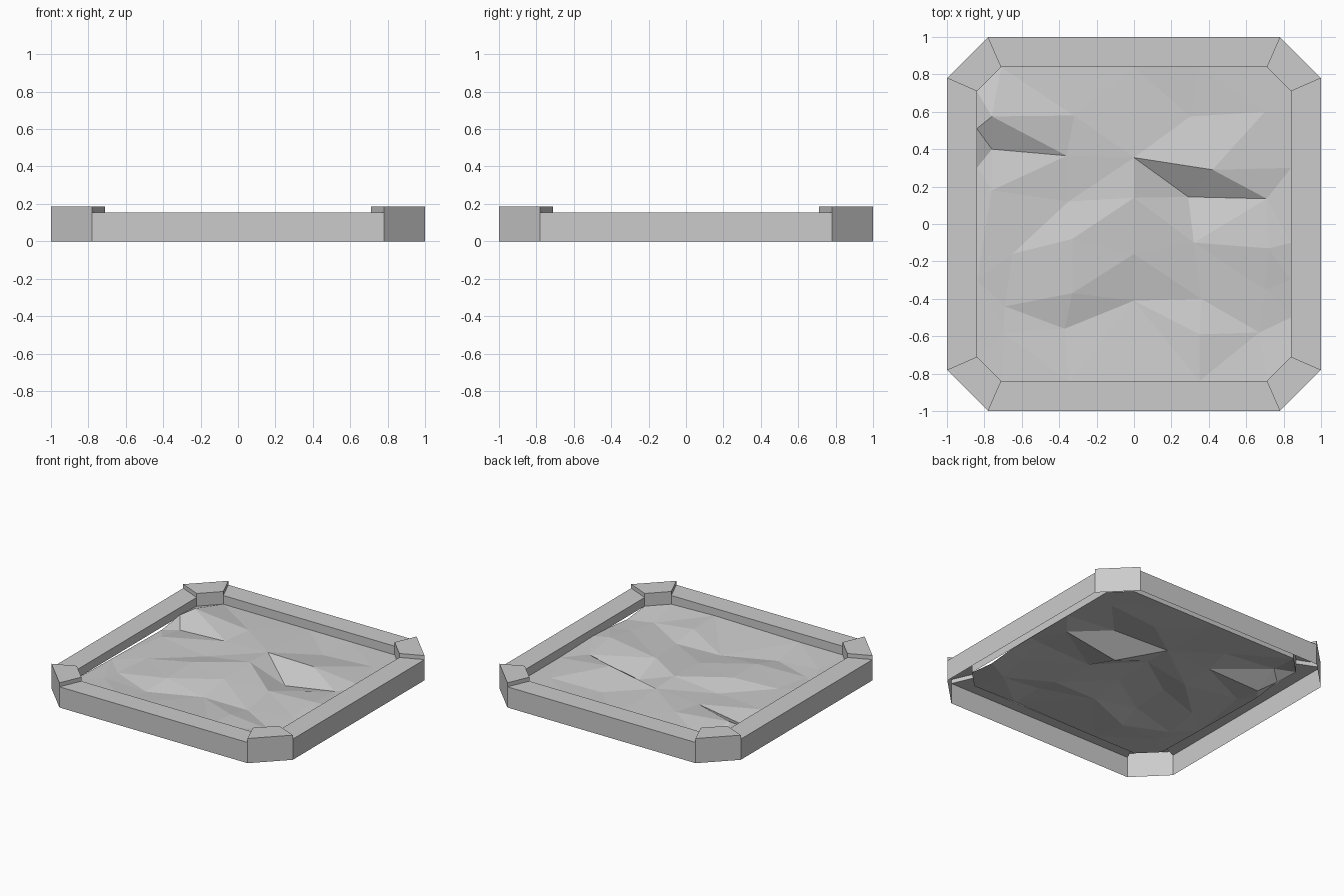
import bpy
from mathutils import Vector
from mathutils.geometry import delaunay_2d_cdt

if "Cube" in bpy.data.objects:
    bpy.data.objects.remove(bpy.data.objects["Cube"])

SIDE_H, CORNER_H, FLOOR = 0.155, 0.185, 0.09


def octagon(r, c):
    return [(r, -c), (r, c), (c, r), (-c, r), (-r, c), (-r, -c), (-c, -r), (c, -r)]


OUTER, INNER = octagon(1.0, 0.78), octagon(0.84, 0.71)


def add_mesh(name, verts, faces):
    mesh = bpy.data.meshes.new(name)
    mesh.from_pydata(verts, [], faces)
    obj = bpy.data.objects.new(name, mesh)
    bpy.context.collection.objects.link(obj)
    return obj


def rim_piece(name, i, height, capped):
    """One mitred rim segment, open underneath."""
    verts = []
    for k in (i, (i + 1) % 8):
        o, n = OUTER[k], INNER[k]
        verts += [(*o, 0), (*o, height), (*n, height), (*n, FLOOR)]
    faces = [(0, 4, 5, 1), (1, 5, 6, 2), (2, 6, 7, 3)]
    if capped:  # small step where the corner stands above the sides
        for a, k in ((0, i), (4, (i + 1) % 8)):
            s = len(verts)
            verts += [(*OUTER[k], SIDE_H), (*INNER[k], SIDE_H)]
            cap = (a + 1, a + 2, s + 1, s)
            faces.append(cap if a == 0 else cap[::-1])
    add_mesh(name, verts, faces)


# Rim: low sides alternating with taller corners
for n in range(4):
    rim_piece(f"rim_side_{n + 1}", 2 * n, SIDE_H, False)
    rim_piece(f"rim_corner_{n + 1}", 2 * n + 1, CORNER_H, True)

# Rippled faceted surface: a few crests and troughs per row, back to front
rows = [
    [(-.32, .58, .10), (.30, .575, .08), (.70, .60, .09), (-.76, .575, .145)],
    [(-.76, .40, .05), (-.36, .365, .087), (0, .355, .104), (.42, .29, .135)],
    [(-.76, .18, .085), (-.35, .12, .07), (0, .14, .115), (.29, .145, .012), (.71, .135, .085)],
    [(-.65, -.16, .08), (-.33, -.08, .11), (0, -.16, .10), (.32, -.10, .075), (.72, -.13, .11)],
    [(-.69, -.44, .07), (-.33, -.37, .10), (0, -.41, .06), (.36, -.40, .055), (.70, -.35, .08)],
    [(-.70, -.58, .08), (-.37, -.56, .06), (.35, -.59, .095), (.67, -.58, .06)],
]
# Points along the rim, in order around it
border = [(*p, FLOOR) for p in INNER]
edge_pts = {0: [(.84, -.50, .07), (.84, -.30, .09), (.84, -.10, .10), (.84, .30, .09)],
            2: [(.35, .84, .09), (0, .84, .09), (-.35, .84, .09)],
            4: [(-.84, .51, .10), (-.84, .30, .07), (-.84, -.30, .08)],
            6: [(-.35, -.84, .09), (.35, -.84, .10)]}
ring = []
for i, p in enumerate(border):
    ring += [p] + edge_pts.get(i, [])

pts = ring + [p for r in rows for p in r]
index = {(p[0], p[1]): i for i, p in enumerate(pts)}
loop = [(i, (i + 1) % len(ring)) for i in range(len(ring))]
# Steep creases that must stay as edges
creases = [((-.76, .575), (-.36, .365)), ((-.76, .40), (-.36, .365)),
           ((0, .355), (.29, .145)), ((0, .355), (.42, .29)),
           ((.42, .29), (.71, .135)), ((.29, .145), (.71, .135)),
           ((.29, .145), (.42, .29)), ((-.33, -.08), (0, .14))]
loop += [(index[a], index[b]) for a, b in creases]
out = delaunay_2d_cdt([Vector(p[:2]) for p in pts], loop, [], 1, 1e-5)
verts = [(v.x, v.y, pts[o[0]][2] if o else FLOOR) for v, o in zip(out[0], out[3])]
add_mesh("rippled_surface", verts, [tuple(f) for f in out[2]])
